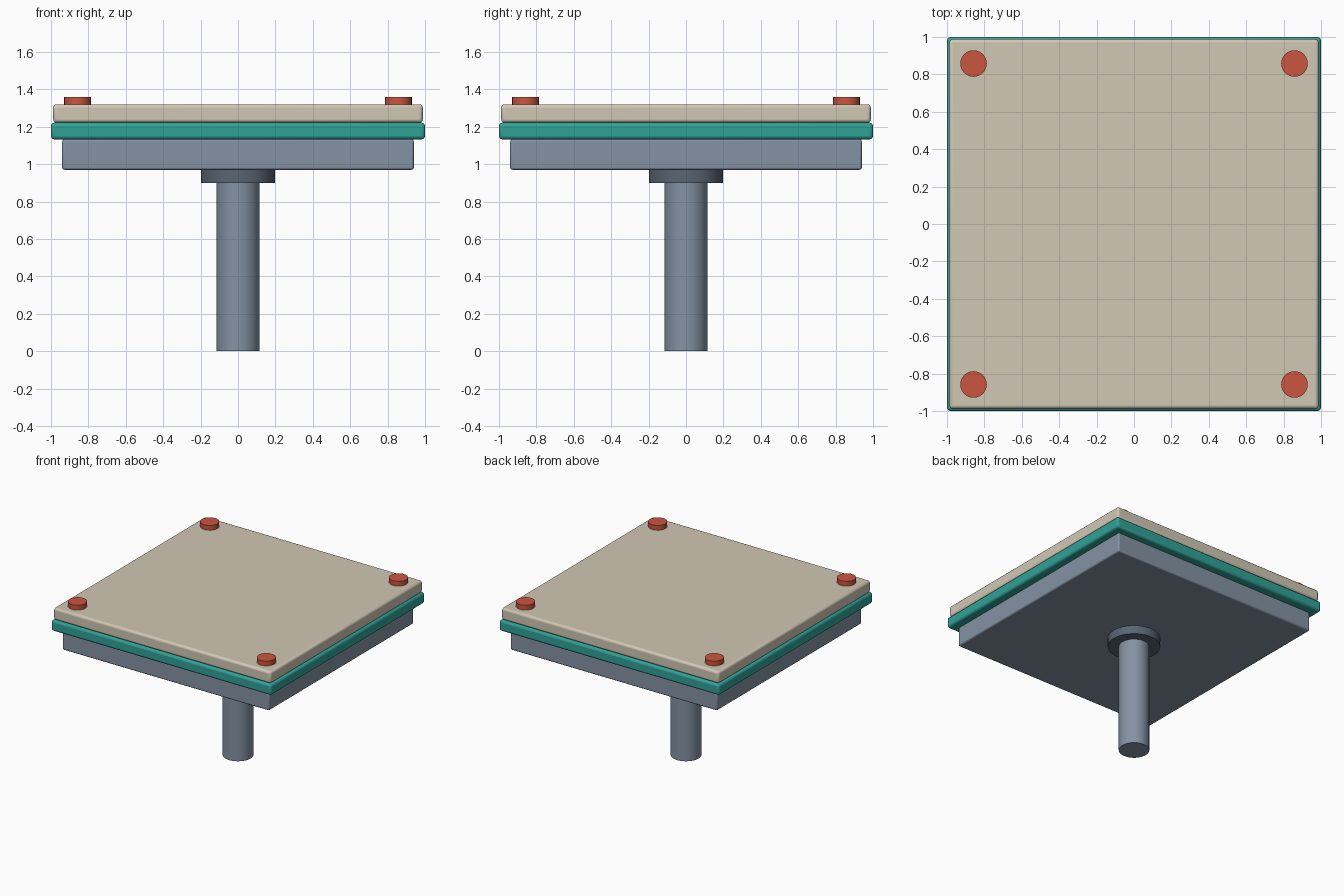
import bpy
import math

if "Cube" in bpy.data.objects:
    bpy.data.objects.remove(bpy.data.objects["Cube"])


def material(name, rgb):
    m = bpy.data.materials.new(name)
    m.diffuse_color = (*rgb, 1)
    m.use_nodes = True
    m.node_tree.nodes["Principled BSDF"].inputs["Base Color"].default_value = m.diffuse_color
    return m


STEEL = material("steel_blue", (0.23, 0.29, 0.37))
DARK = material("dark_steel", (0.10, 0.13, 0.17))
TEAL = material("teal", (0.03, 0.36, 0.31))
CREAM = material("cream", (0.64, 0.58, 0.46))
RED = material("red", (0.60, 0.09, 0.05))


def finish(obj, name, mat):
    obj.name = name
    obj.data.materials.append(mat)
    bpy.ops.object.shade_smooth_by_angle(angle=math.radians(35))
    return obj


def slab(name, half, z0, z1, bevel, mat):
    """Square plate with softly rounded edges."""
    bpy.ops.mesh.primitive_cube_add(size=1, location=(0, 0, (z0 + z1) / 2))
    obj = bpy.context.object
    obj.scale = (2 * half, 2 * half, z1 - z0)
    bpy.ops.object.transform_apply(location=False, rotation=False, scale=True)
    mod = obj.modifiers.new("rounded_edges", 'BEVEL')
    mod.width = bevel
    mod.segments = 3
    return finish(obj, name, mat)


def cylinder(name, radius, z0, z1, mat, x=0, y=0, sides=48):
    bpy.ops.mesh.primitive_cylinder_add(vertices=sides, radius=radius, depth=z1 - z0,
                                        location=(x, y, (z0 + z1) / 2))
    return finish(bpy.context.object, name, mat)


# Central post and mounting collar
cylinder("post", 0.115, 0.0, 0.92, STEEL)
cylinder("collar", 0.198, 0.90, 0.98, DARK)

# Layered plates
slab("base_plate", 0.94, 0.97, 1.133, 0.012, STEEL)
slab("middle_plate", 1.0, 1.133, 1.222, 0.018, TEAL)
slab("top_plate", 0.988, 1.222, 1.32, 0.018, CREAM)

# Corner buttons
for sx, side in ((-1, "left"), (1, "right")):
    for sy, end in ((-1, "front"), (1, "back")):
        cylinder(f"button_{end}_{side}", 0.071, 1.30, 1.36, RED,
                 0.858 * sx, 0.858 * sy, 32)
